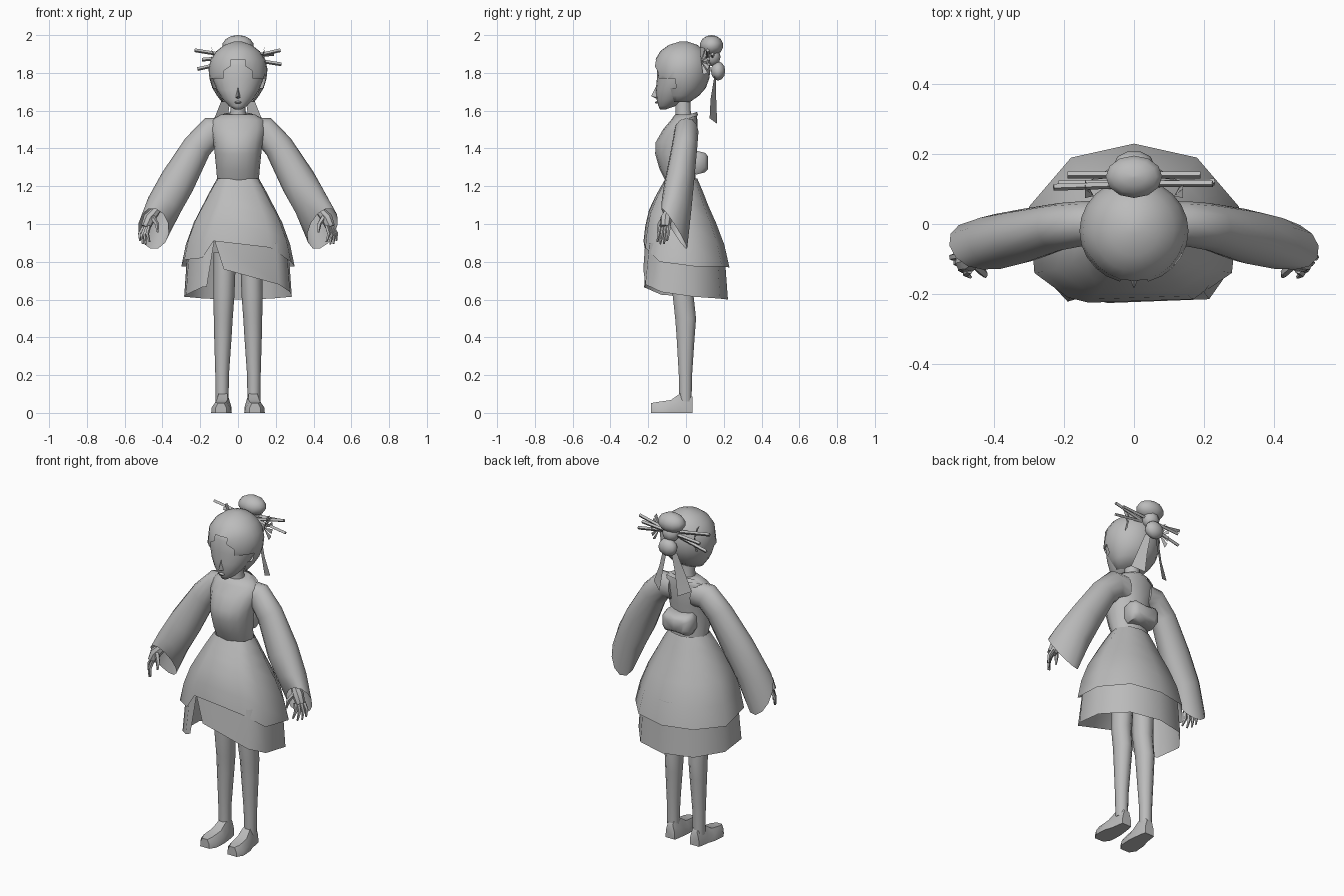
import bpy, math
from mathutils import Vector as V

grey = bpy.data.materials.new("plain grey")
grey.diffuse_color = (0.5, 0.5, 0.5, 1)


def make(name, verts, faces, angle=40):
    me = bpy.data.meshes.new(name)
    me.from_pydata([tuple(v) for v in verts], [], faces)
    me.materials.append(grey)
    me.shade_smooth()
    me.set_sharp_from_angle(angle=math.radians(angle))
    ob = bpy.data.objects.new(name, me)
    bpy.context.collection.objects.link(ob)
    return ob


def bridge(name, rings, caps=(True, True), keep=None, angle=40):
    """Skin a list of point rings; keep() can drop faces by their centre."""
    n = len(rings[0])
    verts = [V(p) for r in rings for p in r]
    faces = []
    for k in range(len(rings) - 1):
        for i in range(n):
            j = (i + 1) % n
            faces.append((k * n + i, k * n + j, k * n + n + j, k * n + n + i))
    if keep:
        faces = [f for f in faces if keep(sum((verts[i] for i in f), V()) / 4)]
    if caps[0]:
        faces.append(tuple(reversed(range(n))))
    if caps[1]:
        faces.append(tuple(range(len(verts) - n, len(verts))))
    return make(name, verts, faces, angle)


def oval(c, u, v, n):
    return [V(c) + V(u) * math.cos(a) + V(v) * math.sin(a)
            for a in (2 * math.pi * i / n for i in range(n))]


def column(name, rows, n, **kw):
    """Upright loft from rows of (x, y, z, rx, ry)."""
    return bridge(name, [oval((x, y, z), (rx, 0, 0), (0, ry, 0), n)
                         for x, y, z, rx, ry in rows], **kw)


def rod(name, pts, radii, n=6):
    """Tapered tube through points."""
    rings = []
    for k, p in enumerate(pts):
        d = (V(pts[min(k + 1, len(pts) - 1)]) - V(pts[max(k - 1, 0)])).normalized()
        u = d.cross(V((0, 1, 0.2))).normalized()
        rings.append(oval(p, u * radii[k], d.cross(u) * radii[k], n))
    return bridge(name, rings)


def ball(name, c, r, n=12, m=7):
    rows = []
    for k in range(m + 1):
        a = math.pi * (k + 0.12 * (k == 0) - 0.12 * (k == m)) / m - math.pi / 2
        rows.append((c[0], c[1], c[2] + r[2] * math.sin(a),
                     r[0] * math.cos(a), r[1] * math.cos(a)))
    return column(name, rows, n, angle=60)


# torso, neck
column("bodice", [(0, -.03, 1.23, .11, .08), (0, -.045, 1.29, .115, .095),
                  (0, -.055, 1.37, .123, .108), (0, -.05, 1.43, .13, .112),
                  (0, -.03, 1.5, .145, .092), (0, -.01, 1.55, .14, .07),
                  (0, 0, 1.58, .09, .058)], 16, angle=60)
column("neck", [(0, -.012, 1.54, .055, .05), (0, -.015, 1.6, .04, .042),
                (0, -.02, 1.7, .042, .045)], 10)

# collar standing up behind the neck
bridge("collar", [oval((0, 0, 1.555), (.125, 0, 0), (0, .065, .02), 12),
                  oval((0, 0, 1.575), (.085, 0, 0), (0, .058, .018), 12)], (False, False))


# layered skirts
def skirt(name, hem, top, steps):
    rings = [[V((x * s, y * s + o, top + (z - top) * t)) for x, y, z in hem]
             for t, s, o in steps]
    return bridge(name, rings, (False, False), angle=60)


skirt("overskirt",
      [(-.13, -.225, .91), (.17, -.215, .875), (.28, -.14, .80), (.3, .05, .775),
       (.18, .19, .775), (0, .23, .77), (-.18, .19, .775), (-.3, .05, .775),
       (-.285, -.14, .81), (-.19, -.21, .82)], 1.24,
      [(0, .37, -.025), (.15, .50, -.025), (.3, .62, -.025), (.5, .78, -.02),
       (.75, .92, -.008), (1, 1, 0)])

# underskirt with a crossed front opening
low = [(-.075, -.226, .76), (.215, -.215, .68), (.275, -.13, .64), (.285, .04, .615),
       (.175, .18, .605), (0, .222, .6), (-.175, .18, .605), (-.285, .04, .615),
       (-.275, -.13, .625), (-.19, -.222, .665), (-.165, -.215, .67)]
high = [(-.125, -.215, .915)] + [(x * .93, y * .9, .9) for x, y, z in low[1:-1]] \
    + [(-.125, -.21, .915)]
m = len(low)
make("underskirt", high + low, [(i, i + m, i + m + 1, i + 1) for i in range(m - 1)], 60)

# sash knot on the back
bridge("sash_knot", [
    [(x * w, y, 1.325 + z * h) for x, z in
     ((-1, -.5), (-.8, -1), (0, -.9), (.8, -1), (1, -.5), (1, .6), (.8, 1), (0, .85),
      (-.8, 1), (-1, .6))]
    for y, w, h in ((.02, .085, .06), (.06, .095, .062), (.1, .085, .052), (.116, .06, .035))],
    angle=60)

for side, tag in ((1, "right"), (-1, "left")):
    def mx(p):
        return (p[0] * side, p[1], p[2])

    # wide sleeve, open at the cuff
    bridge(tag + "_sleeve", [oval(mx(c), mx(u), v, 12) for c, u, v in (
        ((.07, .005, 1.49), (.01, 0, .075), (0, -.06, 0)),
        ((.14, .002, 1.49), (.034, 0, .07), (0, -.064, 0)),
        ((.215, -.008, 1.41), (.063, 0, .045), (0, -.068, 0)),
        ((.32, -.035, 1.225), (.08, 0, .05), (0, -.078, 0)),
        ((.39, -.05, 1.1), (.085, 0, .04), (.01, -.078, .03)),
        ((.448, -.062, .975), (.08, 0, .025), (.015, -.068, .105)))],
        (True, False), angle=60)

    # forearm, palm and fingers
    rod(tag + "_hand", [mx(p) for p in ((.36, -.045, 1.17), (.435, -.085, 1.07),
                                        (.47, -.105, 1.03), (.488, -.11, .985))],
        (.03, .024, .032, .026), 8)
    for k, tip in enumerate(((.468, -.152, .905), (.488, -.137, .893),
                             (.505, -.117, .895), (.52, -.1, .91))):
        base = V((.47 + .009 * k, -.132 + .014 * k, .99))
        mid = base.lerp(V(tip), .5) + V((.012, 0, 0))
        rod(f"{tag}_finger_{k + 1}", [mx(p) for p in (base, mid, tip)], (.011, .010, .005), 5)
    rod(tag + "_thumb", [mx(p) for p in ((.455, -.115, 1.04), (.43, -.14, 1.0),
                                         (.425, -.15, .955))], (.014, .012, .005), 5)

    # leg and shoe
    column(tag + "_leg", [(side * .07, -.01, .85, .06, .065), (side * .075, -.015, .62, .056, .058),
                          (side * .078, -.002, .5, .05, .058), (side * .08, -.002, .4, .046, .05),
                          (side * .084, -.003, .2, .036, .037), (side * .084, -.003, .06, .034, .034)],
           10, angle=60)
    bridge(tag + "_foot", [
        [(side * (.085 + w * x + dx), y, h * z) for x, z in
         ((-1, 0), (1, 0), (.95, .5), (.55, 1), (-.55, 1), (-.95, .5))]
        for y, w, h, dx in ((.035, .03, .085, -.005), (.01, .036, .115, -.005),
                            (-.035, .042, .1, -.005), (-.08, .052, .068, 0),
                            (-.15, .052, .058, .005), (-.185, .03, .052, .005))], angle=50)

    # hanging ribbon behind the head
    make(tag + "_ribbon", [mx(p) for p in (
        (.015, .16, 1.78), (.045, .15, 1.78), (.04, .16, 1.66), (.085, .13, 1.66),
        (.06, .165, 1.53), (.125, .125, 1.56))],
        [(0, 1, 3, 2), (2, 3, 5, 4)])

    # fan ornament beside the bun
    for k in range(5):
        a = math.radians(-60 + 35 * k)
        d, w = V((.025, math.cos(a) * .045, math.sin(a) * .075)), V((0, -math.sin(a), math.cos(a)))
        c = V((.115, .08, 1.86))
        make(f"{tag}_fan_blade_{k + 1}", [mx(p) for p in (c, c + d + w * .014, c + d - w * .014)],
             [(0, 1, 2)])

# face
column("face", [(0, -.122, 1.607, .018, .016), (0, -.1, 1.625, .048, .046),
                (0, -.082, 1.66, .082, .074), (0, -.06, 1.71, .112, .1),
                (0, -.042, 1.77, .135, .112), (0, -.03, 1.84, .14, .122),
                (0, -.025, 1.9, .1, .1)], 20, angle=70)
make("nose", [(0, -.155, 1.735), (-.015, -.15, 1.668), (.015, -.15, 1.668), (0, -.185, 1.677),
              (0, -.15, 1.66)], [(0, 1, 3), (0, 3, 2), (1, 4, 3), (4, 2, 3)])
ball("lips", (0, -.153, 1.644), (.018, .012, .007), 8, 4)

# hair cap with a centre parting cut away over the face
hair = column("hair", [(0, -.035, 1.645, .085, .055), (0, -.025, 1.68, .112, .095),
                       (0, -.02, 1.72, .136, .125), (0, -.02, 1.77, .151, .143),
                       (0, -.02, 1.82, .156, .15), (0, -.02, 1.87, .145, .143),
                       (0, -.018, 1.915, .115, .118), (0, -.015, 1.948, .072, .076),
                       (0, -.012, 1.966, .02, .02)], 24, angle=70,
              keep=lambda c: not (c.y < -.065 and c.z < 1.86 - .75 * abs(c.x)))
# slide the raw edge onto the parting line
for v in hair.data.vertices:
    if v.co.y < -.09 and abs(v.co.z - 1.82) < .01:
        v.co.z = 1.86 - .65 * abs(v.co.x)

# bun, lower knot and crossed hair sticks
ball("bun", (0, .135, 1.945), (.083, .062, .055))
ball("bun_neck", (0, .14, 1.885), (.05, .045, .05), 10, 6)
ball("bun_knot", (0, .17, 1.81), (.058, .04, .05), 10, 6)
for k, (a, b) in enumerate((((-.23, .105, 1.92), (.23, .12, 1.845)),
                            ((-.215, .115, 1.82), (.225, .115, 1.92)),
                            ((-.19, .14, 1.87), (.19, .14, 1.9)))):
    rod(f"hair_stick_{k + 1}", [a, b], (.01, .01), 4)
